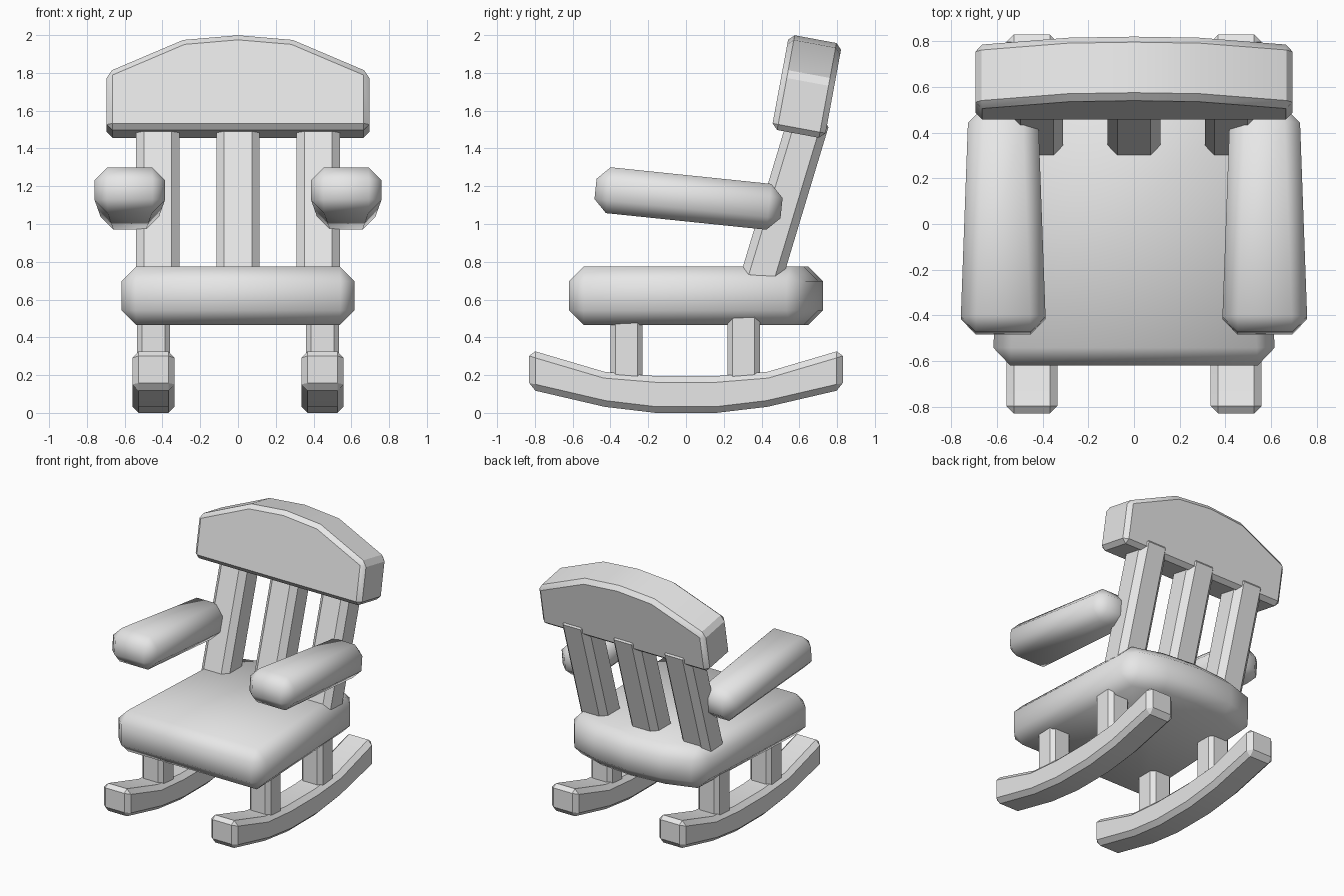
import bpy, bmesh
from math import radians
from mathutils import Matrix, Vector

cube = bpy.data.objects.get("Cube")
if cube:
    bpy.data.objects.remove(cube, do_unlink=True)

GREY = (0.8, 0.8, 0.8, 1.0)
grey = bpy.data.materials.new("plain_grey")
grey.use_nodes = True
grey.diffuse_color = GREY
grey.node_tree.nodes["Principled BSDF"].inputs["Base Color"].default_value = GREY

# How a 2D outline point (a, b) and a depth d map to x, y, z
PLANES = {
    "xy": lambda a, b, d: (a, b, d),
    "xz": lambda a, b, d: (a, d, b),
    "yz": lambda a, b, d: (d, a, b),
}


def prism(name, outline, plane, lo, hi, chamfer, matrix=Matrix(), smooth=30):
    """Extrude an outline, chamfer its hard edges and shade it by angle."""
    bm = bmesh.new()
    at = PLANES[plane]
    ends = [[bm.verts.new(at(a, b, d)) for a, b in outline] for d in (lo, hi)]
    bm.faces.new(ends[0])
    bm.faces.new(ends[1])
    for i in range(len(outline)):
        j = (i + 1) % len(outline)
        bm.faces.new((ends[0][i], ends[0][j], ends[1][j], ends[1][i]))
    bmesh.ops.recalc_face_normals(bm, faces=bm.faces)
    hard = [e for e in bm.edges if e.calc_face_angle(0) > radians(30)]
    bmesh.ops.bevel(bm, geom=hard, offset=chamfer, segments=1,
                    affect="EDGES", clamp_overlap=True)
    bmesh.ops.recalc_face_normals(bm, faces=bm.faces)
    bm.normal_update()
    for f in bm.faces:
        f.smooth = True
    for e in bm.edges:
        e.smooth = e.calc_face_angle(0) < radians(smooth)
    mesh = bpy.data.meshes.new(name)
    bm.to_mesh(mesh)
    bm.free()
    mesh.transform(matrix)
    mesh.materials.append(grey)
    obj = bpy.data.objects.new(name, mesh)
    bpy.context.collection.objects.link(obj)
    return obj


def mirrored(half):
    """Complete a half outline across the vertical axis."""
    return half + [(-a, b) for a, b in reversed(half) if a != 0]


def rect(w, h):
    return [(-w, -h), (w, -h), (w, h), (-w, h)]


def tilted(x, y, z, degrees):
    return Matrix.Translation((x, y, z)) @ Matrix.Rotation(radians(degrees), 4, "X")


# Cushioned seat with a bowed rear edge
seat = mirrored([(0.62, -0.62), (0.56, 0.61), (0.28, 0.70), (0, 0.725)])
prism("seat", seat, "xy", 0.465, 0.775, 0.078, smooth=62)

# Arched top rail, leaning back
rail = mirrored([(0.695, 0), (0.695, 0.31), (0.29, 0.485), (0, 0.51)])
prism("top_rail", rail, "xz", 0, 0.285, 0.03, tilted(0, 0.453, 1.503, -10.5))

# Back slats between seat and rail
for side, x in (("right", -0.425), ("middle", 0), ("left", 0.425)):
    prism(side + "_back_slat", rect(0.115, 0.11), "xy", -0.1, 0.85, 0.042,
          tilted(x, 0.415, 0.77, -16.8))

# Rocker side profile, front half then back half
rocker_top = [(0.16, 0.195), (0.43, 0.217), (0.83, 0.335)]
rocker_bottom = [(0.83, 0.125), (0.43, 0.032), (0.16, 0.0)]
rocker = mirrored(rocker_top + rocker_bottom)

for side, s in (("right", -1), ("left", 1)):
    x = s * 0.4475
    prism(side + "_rocker", rocker, "yz", x - 0.112, x + 0.112, 0.033)

    # Short legs joining rocker and seat
    for end, y in (("front", -0.315), ("back", 0.305)):
        prism(f"{side}_{end}_leg", rect(0.088, 0.086), "xy", 0.12, 0.55, 0.028,
              Matrix.Translation((x, y, 0)))

    # Padded armrest, wider at the front and sloping down to the back
    arm = [(-0.188, -0.495), (0.188, -0.495), (0.152, 0.495), (-0.152, 0.495)]
    prism(side + "_armrest", arm, "xy", -0.122, 0.122, 0.068,
          tilted(s * 0.573, 0.0135, 1.135, -5.9), smooth=62)
